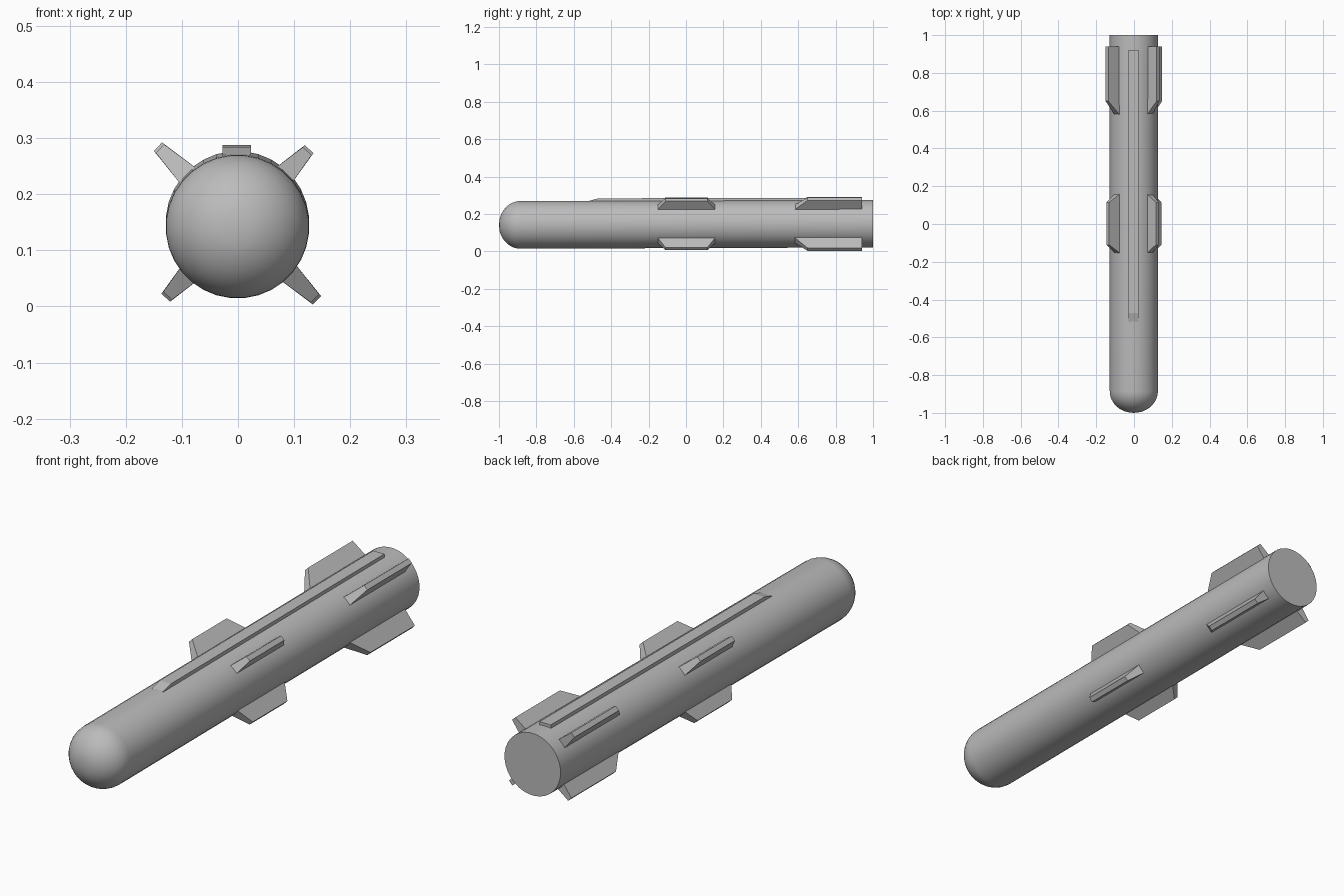
import bpy
import bmesh
import math
from mathutils import Matrix, Vector

cube = bpy.data.objects.get("Cube")
if cube:
    bpy.data.objects.remove(cube, do_unlink=True)

GREY = (0.5, 0.5, 0.5, 1.0)
paint = bpy.data.materials.new("plain grey")
paint.use_nodes = True
paint.diffuse_color = GREY
paint.node_tree.nodes["Principled BSDF"].inputs["Base Color"].default_value = GREY


def finish(name, bm, smooth=False):
    """Turn a bmesh into a painted object."""
    bmesh.ops.recalc_face_normals(bm, faces=bm.faces)
    mesh = bpy.data.meshes.new(name)
    bm.to_mesh(mesh)
    bm.free()
    mesh.materials.append(paint)
    obj = bpy.data.objects.new(name, mesh)
    bpy.context.collection.objects.link(obj)
    if smooth:
        bpy.ops.object.select_all(action='DESELECT')
        obj.select_set(True)
        bpy.context.view_layer.objects.active = obj
        bpy.ops.object.shade_smooth_by_angle(angle=math.radians(40))
    return obj


def loft(bm, rings):
    """Bridge closed loops of points and cap both ends."""
    loops = [[bm.verts.new(p) for p in ring] for ring in rings]
    n = len(loops[0])
    for a, b in zip(loops, loops[1:]):
        for i in range(n):
            j = (i + 1) % n
            bm.faces.new((a[i], a[j], b[j], b[i]))
    bm.faces.new(loops[0])
    bm.faces.new(loops[-1])


# Body: round nose and long tube with a flat tail, rising very slightly
SIDES, RADIUS, NOSE = 32, 0.128, 0.115
stations = []
for k in range(1, 13):
    t = k / 12 * math.pi / 2
    stations.append((NOSE - 1 - NOSE * math.cos(t), RADIUS * math.sin(t)))
stations[0] = (-0.9995, stations[0][1])
stations.append((1.0, RADIUS))
rings = []
for y, r in stations:
    zc = 0.1455 + 0.0035 * y
    rings.append([(r * math.cos(a) - 0.001, y, zc + r * math.sin(a))
                  for a in (2 * math.pi * (i + 0.5) / SIDES for i in range(SIDES))])
bm = bmesh.new()
loft(bm, rings)
# close the nose to a point
tip = [v for v in bm.verts if v.co.y < -0.999]
bmesh.ops.pointmerge(bm, verts=tip, merge_co=Vector((-0.001, -1, 0.142)))
finish("body", bm, smooth=True)


# Fins: tapered plates set on the diagonals
def fin(name, angle, reach, root, tip):
    bm = bmesh.new()
    rings = []
    for r, half, (front, back) in ((0.105, 0.022, root), (reach, 0.0105, tip)):
        rings.append([(-half, front, r), (half, front, r),
                      (half, back, r), (-half, back, r)])
    loft(bm, rings)
    bm.transform(Matrix.Translation((-0.001, 0, 0.148))
                 @ Matrix.Rotation(math.radians(angle), 4, 'Y'))
    finish(name, bm)


DIAGONALS = {"upper_left": (44, 0.184), "lower_left": (134, 0.197),
             "lower_right": (224, 0.184), "upper_right": (314, 0.197)}
for place, (angle, reach) in DIAGONALS.items():
    fin("middle_fin_" + place, angle, reach - 0.005, (-0.165, 0.17), (-0.11, 0.115))
    fin("tail_fin_" + place, angle, reach, (0.56, 0.94), (0.65, 0.94))

# Rail along the top with a sloped front end
bm = bmesh.new()
loft(bm, [[(x, y, z) for y, z in ((-0.52, 0.255), (-0.52, 0.27), (-0.47, 0.284),
                                  (0.92, 0.288), (0.92, 0.255))]
          for x in (-0.028, 0.023)])
finish("top_rail", bm)
